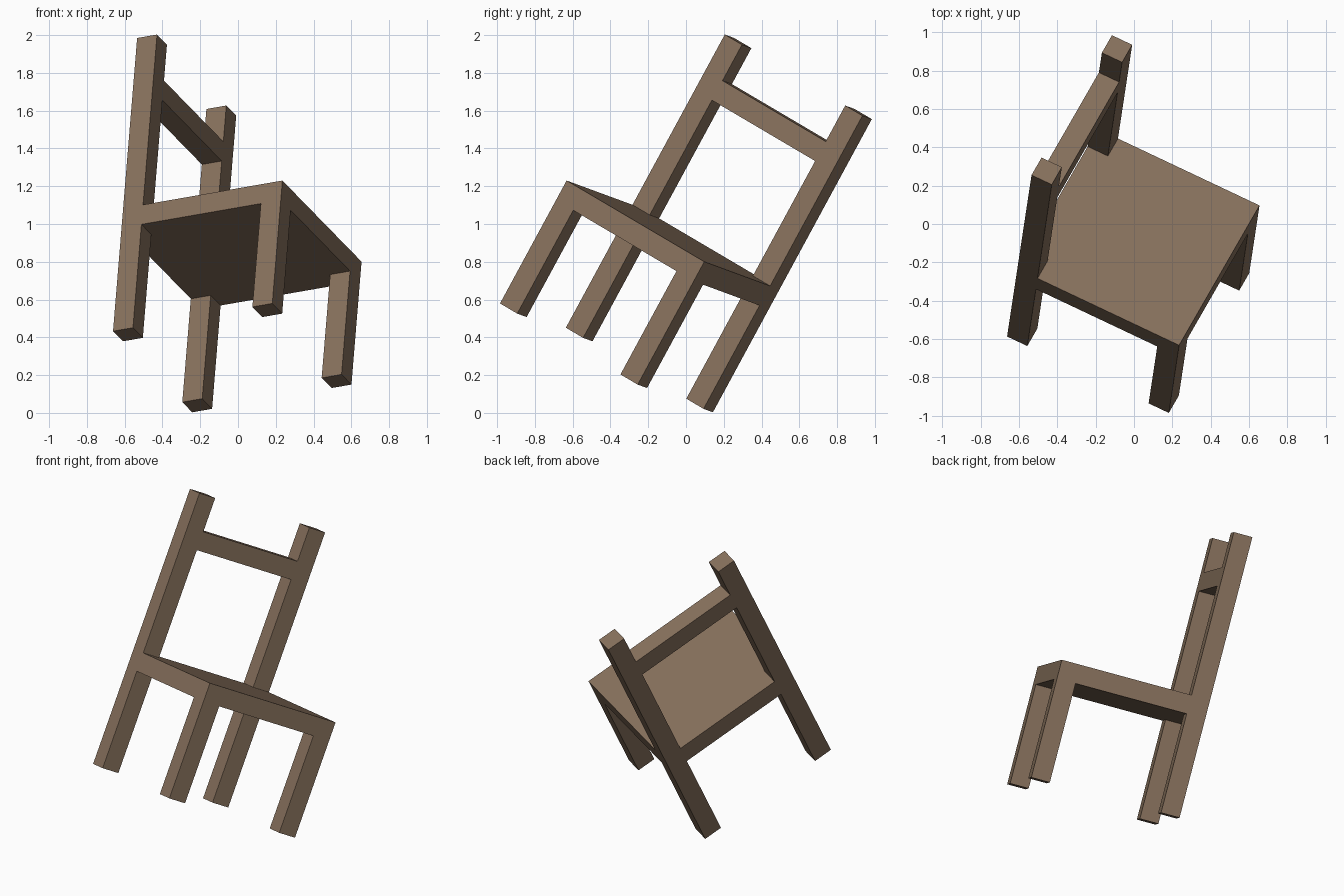
import bpy, bmesh
from mathutils import Matrix, Vector

if "Cube" in bpy.data.objects:
    bpy.data.objects.remove(bpy.data.objects["Cube"], do_unlink=True)

# One wood colour
wood = bpy.data.materials.new("brown wood")
wood.use_nodes = True
colour = (0.24, 0.162, 0.107, 1)
wood.diffuse_color = colour
wood.node_tree.nodes["Principled BSDF"].inputs["Base Color"].default_value = colour

# Tilted frame of the chair: width, depth and height axes from the front seat corner
width_dir = Vector((0.444, 0.772, -0.455)).normalized()
up = Vector((0.073, 0.477, 0.876))
up = (up - up.dot(width_dir) * width_dir).normalized()
depth_dir = up.cross(width_dir)
frame = Matrix((width_dir, depth_dir, up)).transposed().to_4x4()
frame.translation = (0.235, -0.632, 1.23)

SIZE = 0.944      # seat width and depth
BAR = 0.118       # thickness of every bar
INNER = SIZE - BAR
FOOT = -0.742     # foot level below the seat top
TOP = 1.028       # top of the back posts


def prism(name, outline, bottom, top):
    """Extrude a flat outline upwards between two levels."""
    bm = bmesh.new()
    face = bm.faces.new([bm.verts.new((x, y, bottom)) for x, y in outline])
    moved = bmesh.ops.extrude_face_region(bm, geom=[face])["geom"]
    verts = [v for v in moved if isinstance(v, bmesh.types.BMVert)]
    bmesh.ops.translate(bm, verts=verts, vec=(0, 0, top - bottom))
    bmesh.ops.recalc_face_normals(bm, faces=bm.faces)
    mesh = bpy.data.meshes.new(name)
    bm.to_mesh(mesh)
    bm.free()
    mesh.materials.append(wood)
    obj = bpy.data.objects.new(name, mesh)
    obj.matrix_world = frame
    bpy.context.collection.objects.link(obj)


def bar(name, x0, x1, y0, y1, bottom, top):
    prism(name, [(x0, y0), (x1, y0), (x1, y1), (x0, y1)], bottom, top)


# Seat slab, notched around the back posts
prism("seat", [(0, 0), (SIZE, 0), (SIZE, INNER), (INNER, INNER),
               (INNER, SIZE), (BAR, SIZE), (BAR, INNER), (0, INNER)], -BAR, 0)

# Front legs and full-height back posts on both sides
for side, x in (("right", 0), ("left", INNER)):
    bar("front_leg_" + side, x, x + BAR, 0, BAR, FOOT, -BAR)
    bar("back_post_" + side, x, x + BAR, INNER, SIZE, FOOT, TOP)

# Backrest rail between the posts
rail_top = TOP - 0.217
bar("backrest_rail", BAR, INNER, INNER, SIZE, rail_top - BAR, rail_top)
